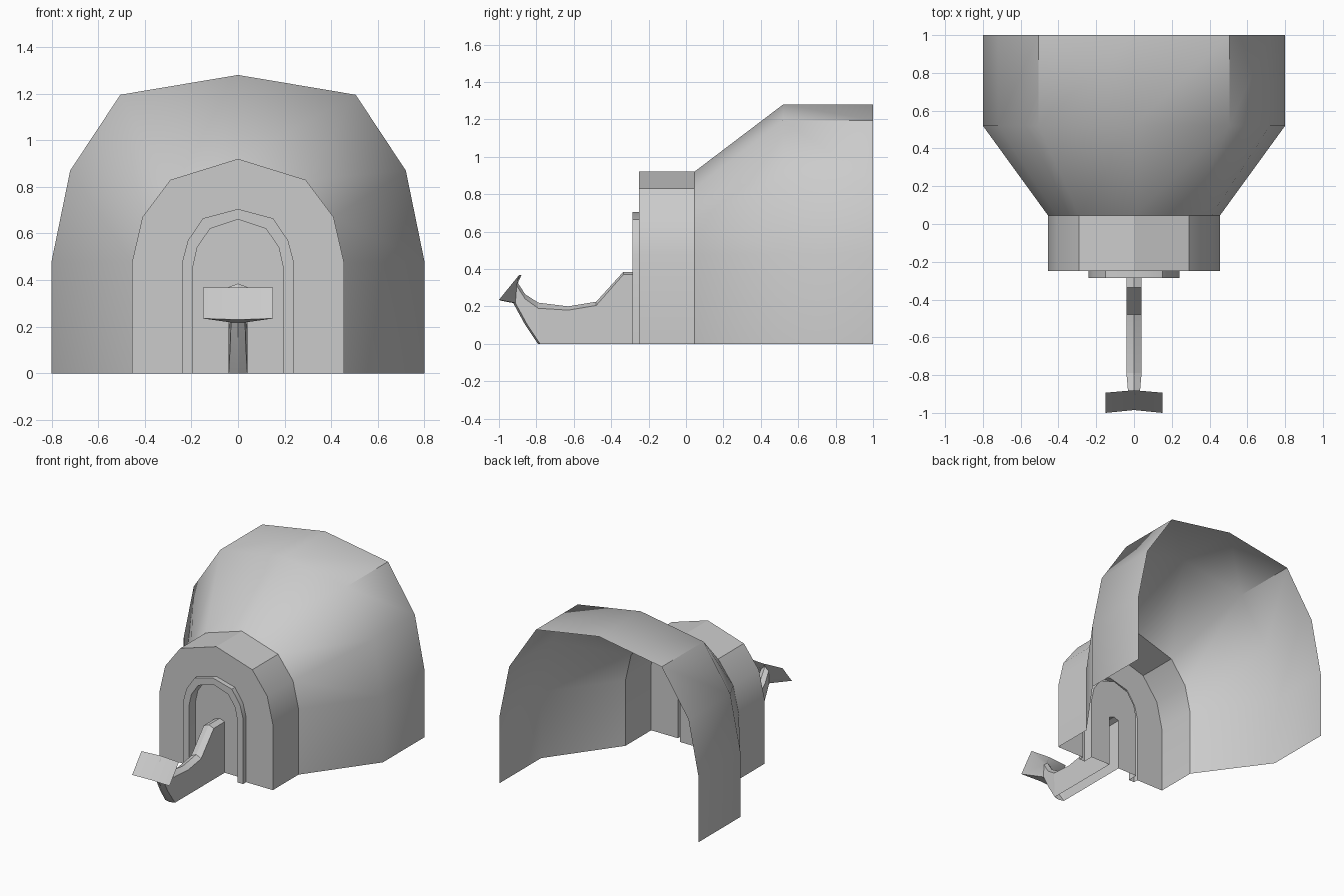
import bpy, bmesh, math

if "Cube" in bpy.data.objects:
    bpy.data.objects.remove(bpy.data.objects["Cube"])


def loft(name, rings, angle=30, closed_from=None, cap=False, base=None):
    """Skin a list of equal-length point rings into a smooth-by-angle shell."""
    bm = bmesh.new()
    rows = [[bm.verts.new(p) for p in ring] for ring in rings]
    n = len(rows[0])
    for i, (a, b) in enumerate(zip(rows, rows[1:])):
        closed = closed_from is not None and i >= closed_from
        for j in range(n if closed else n - 1):
            k = (j + 1) % n
            # the underside strips are skipped where the part is open below
            if base is not None and not closed and j in base:
                continue
            bm.faces.new((a[j], a[k], b[k], b[j]))
    if cap:
        r = rows[-1]
        bm.faces.new((r[0], r[1], r[4], r[5]))
        bm.faces.new((r[1], r[2], r[3], r[4]))
    loose = [v for v in bm.verts if not v.link_faces]
    bmesh.ops.delete(bm, geom=loose, context='VERTS')
    bmesh.ops.recalc_face_normals(bm, faces=bm.faces)
    me = bpy.data.meshes.new(name)
    bm.to_mesh(me)
    bm.free()
    me.shade_smooth()
    me.set_sharp_from_angle(angle=math.radians(angle))
    ob = bpy.data.objects.new(name, me)
    bpy.context.collection.objects.link(ob)
    return ob


def arch(half, y):
    """Mirror a half arch profile (last point on the centre line) at depth y."""
    right = [(x, y, z) for x, z in half]
    return right + [(-x, y, z) for x, y, z in right[-2::-1]]


# arch profiles, from ground to crown
BIG = [(.80, 0), (.80, .48), (.72, .87), (.505, 1.195), (0, 1.28)]
SMALL = [(.455, 0), (.455, .475), (.41, .67), (.29, .83), (0, .92)]
RIM = [(.24, 0), (.24, .475), (.215, .57), (.15, .665), (0, .705)]
INNER = [(.195, 0), (.195, .45), (.175, .54), (.12, .62), (0, .66)]
SLOT = [(.04, 0), (.04, .30), (.04, .34), (.04, .37), (0, .385)]

# main hood, open at the back
loft("hood", [arch(BIG, 1), arch(BIG, .52), arch(SMALL, .045)], angle=40)
# porch with its front wall
loft("porch", [arch(SMALL, .045), arch(SMALL, -.25), arch(RIM, -.25)])
# raised door frame and recessed door panel
loft("door_frame", [arch(RIM, -.25), arch(RIM, -.285),
                    arch(INNER, -.285), arch(INNER, -.21)])
loft("door_panel", [arch(INNER, -.21), arch(SLOT, -.21)])

# arm: half width, top y, side z, ridge z, bottom y, bottom z
STATIONS = [
    (.04, -.21, .37, .385, -.21, 0),
    (.04, -.335, .37, .385, -.335, 0),
    (.04, -.48, .205, .225, -.48, 0),
    (.04, -.63, .18, .20, -.63, 0),
    (.04, -.79, .19, .22, -.78, 0),
    (.034, -.86, .24, .265, -.85, .105),
    (.03, -.905, .31, .335, -.912, .218),
]
rings = []
for w, ty, sz, rz, by, bz in STATIONS:
    rings.append([(w, by, bz), (0, by - .012, bz), (-w, by, bz),
                  (-w, ty, sz), (0, ty, rz), (w, ty, sz)])
# flared end plate with a shallow vee
rings.append([(.15, -1, .235), (0, -.985, .23), (-.15, -1, .235),
              (-.15, -.893, .367), (0, -.88, .367), (.15, -.893, .367)])


def arm():
    """Open-bottomed arm, closed along the rising neck and the end plate."""
    body = [r[2:] + r[:1] for r in rings[:5]]
    loft("arm", body)
    loft("neck_and_plate", rings[4:], closed_from=0, cap=True)


arm()
